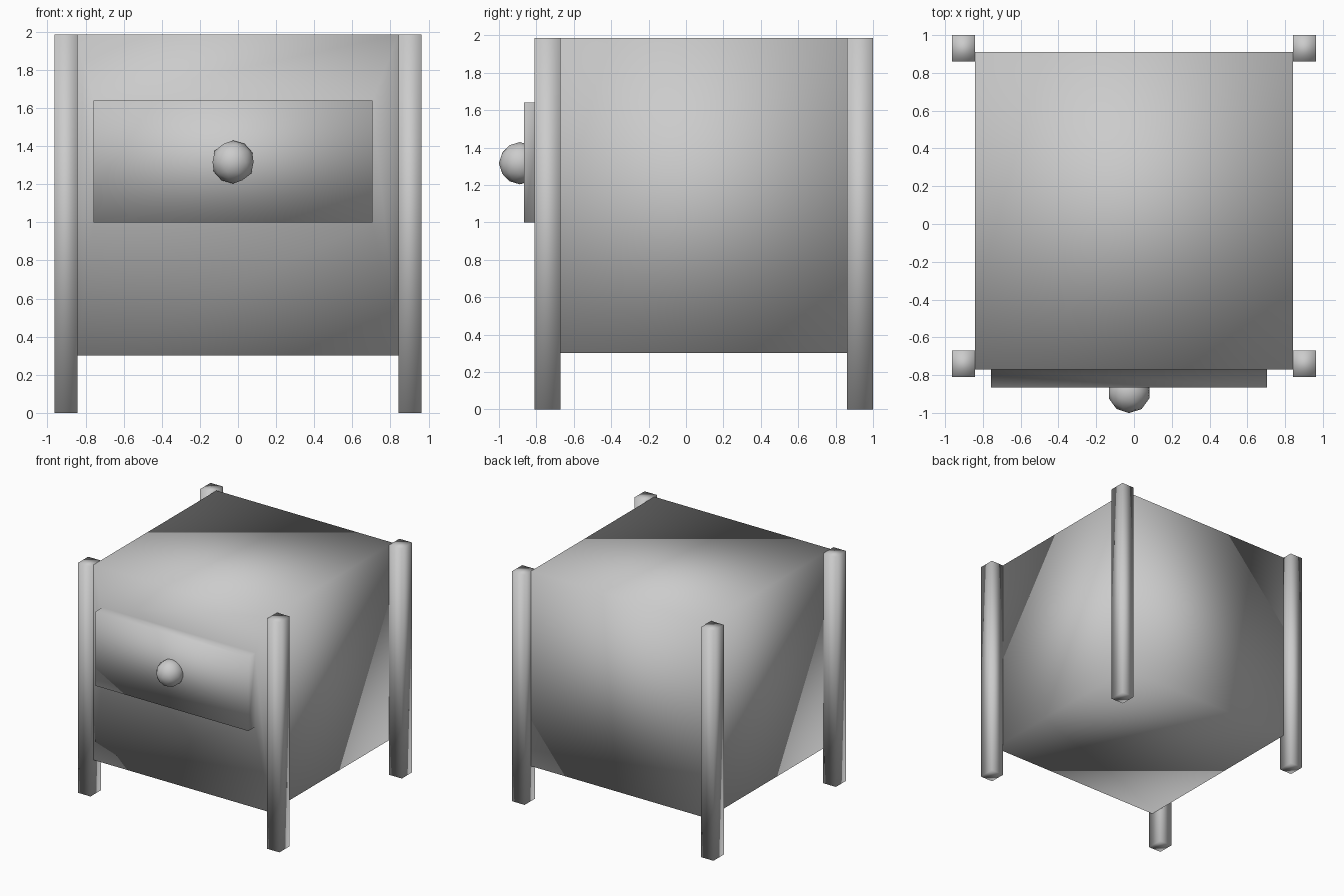
import bpy, bmesh
from mathutils import Vector

if "Cube" in bpy.data.objects:
    bpy.data.objects.remove(bpy.data.objects["Cube"])


def box_bmesh(lo, hi):
    """Unit cube fitted between two opposite corners."""
    bm = bmesh.new()
    bmesh.ops.create_cube(bm, size=1)
    lo, hi = Vector(lo), Vector(hi)
    for v in bm.verts:
        v.co = Vector([l + (c + 0.5) * (h - l) for c, l, h in zip(v.co, lo, hi)])
    return bm


def add_object(name, bm):
    for f in bm.faces:
        f.smooth = True
    mesh = bpy.data.meshes.new(name)
    bm.to_mesh(mesh)
    bm.free()
    obj = bpy.data.objects.new(name, mesh)
    bpy.context.collection.objects.link(obj)
    return obj


TOP = 1.985

# Cabinet with the drawer front pulled out of its front face
bm = box_bmesh((-0.843, -0.77, 0.30), (0.843, 0.91, TOP))
front = min(bm.faces, key=lambda f: f.calc_center_median().y)
bmesh.ops.inset_region(bm, faces=[front], thickness=0.1)
for v in front.verts:
    v.co.x = -0.757 if v.co.x < 0 else 0.705
    v.co.z = 1.0 if v.co.z < 1.14 else 1.64
drawer = bmesh.ops.extrude_discrete_faces(bm, faces=[front])["faces"][0]
for v in drawer.verts:
    v.co.y = -0.865
bmesh.ops.recalc_face_normals(bm, faces=bm.faces)
add_object("cabinet_with_drawer", bm)

# Corner legs, mirrored left to right
for name, y0, y1 in (("front_legs", -0.81, -0.67), ("back_legs", 0.86, 1.0)):
    legs = add_object(name, box_bmesh((0.842, y0, 0), (0.963, y1, TOP)))
    legs.modifiers.new("Mirror", 'MIRROR').use_axis = (True, False, False)

# Low-poly ball knob
bm = bmesh.new()
bmesh.ops.create_icosphere(bm, subdivisions=2, radius=0.113)
bmesh.ops.translate(bm, verts=bm.verts, vec=(-0.026, -0.888, 1.316))
add_object("drawer_knob", bm)
